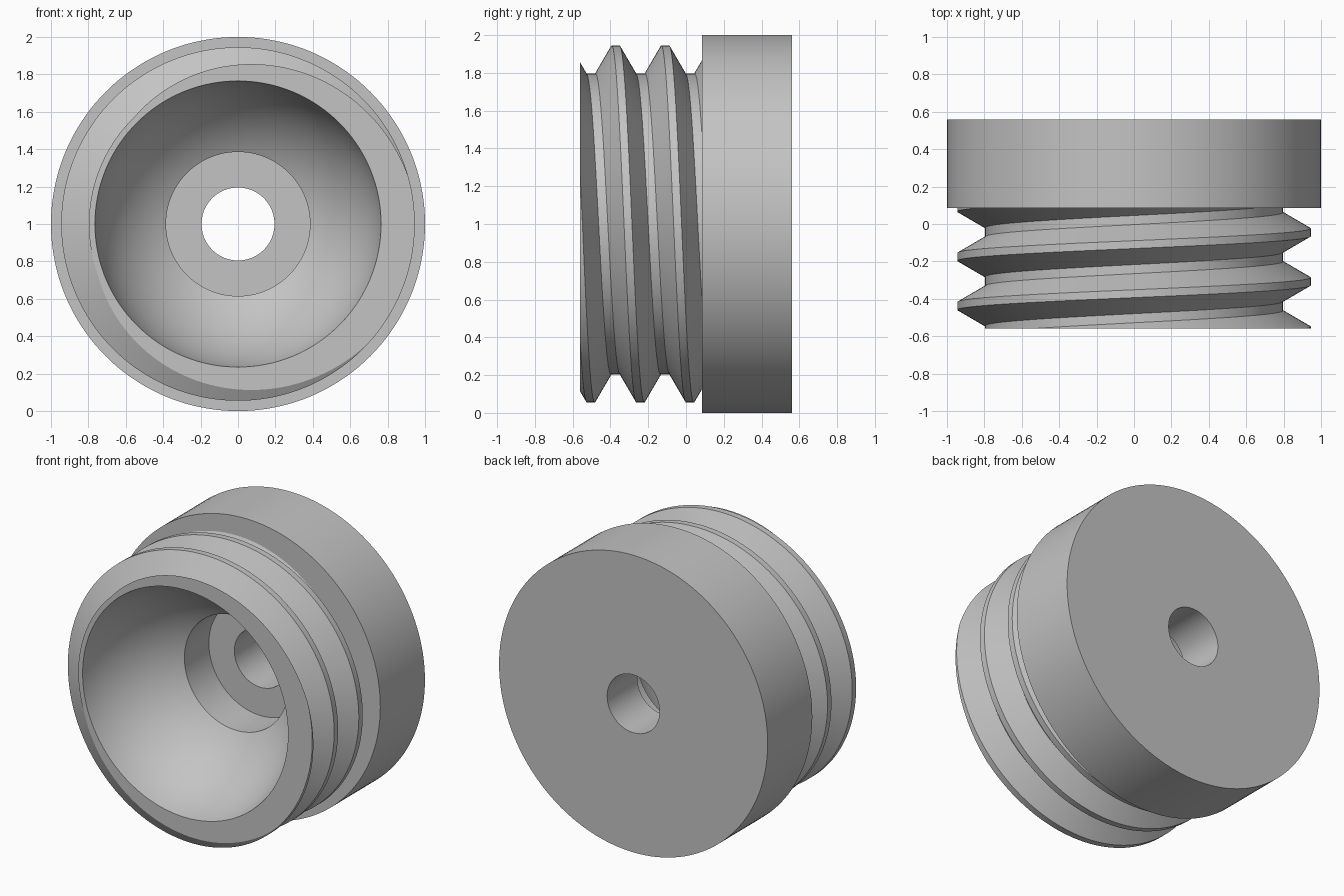
import bpy
import bmesh
import math
from mathutils import Vector

if "Cube" in bpy.data.objects:
    bpy.data.objects.remove(bpy.data.objects["Cube"], do_unlink=True)

SEG = 144                 # segments around the axis
CENTRE_Z = 1.0            # height of the axis
FRONT, SHOULDER, BACK = -0.56, 0.085, 0.56
MOUTH, COUNTERBORE, HOLE = 0.765, 0.385, 0.195
ROOT, CREST, PITCH = 0.797, 0.945, 0.2625

grey = bpy.data.materials.new("plain grey")
grey.use_nodes = True
colour = (0.55, 0.55, 0.55, 1)
grey.diffuse_color = colour
grey.node_tree.nodes["Principled BSDF"].inputs["Base Color"].default_value = colour


def point(radius, y, angle):
    return Vector((radius * math.cos(angle), y, CENTRE_Z + radius * math.sin(angle)))


def finish(bm, name):
    mesh = bpy.data.meshes.new(name)
    bm.to_mesh(mesh)
    bm.free()
    mesh.materials.append(grey)
    obj = bpy.data.objects.new(name, mesh)
    bpy.context.collection.objects.link(obj)
    bpy.ops.object.select_all(action='DESELECT')
    obj.select_set(True)
    bpy.context.view_layer.objects.active = obj
    bpy.ops.object.shade_smooth_by_angle(angle=math.radians(30))


def sweep(bm, profile, lead=0.0, shift=0):
    """Turn a (radius, y) profile about the axis; lead and shift make it a helix."""
    columns = [[bm.verts.new(point(r, y - lead * j / SEG, math.tau * j / SEG))
                for r, y in profile] for j in range(SEG)]
    for j in range(SEG):
        here, there = columns[j], columns[(j + 1) % SEG]
        step = shift if j == SEG - 1 else 0
        for k in range(len(profile) - 1 - step):
            bm.faces.new((here[k], there[k + step], there[k + step + 1], here[k + 1]))


# Cap: wide disc with the through hole
bm = bmesh.new()
sweep(bm, [(COUNTERBORE, 0.24), (HOLE, 0.24), (HOLE, BACK),
           (1, BACK), (1, SHOULDER), (MOUTH, SHOULDER)])
finish(bm, "cap")

# Socket: spherical bowl leading into the counterbore
bowl_end = -0.02
bowl_centre = ((bowl_end ** 2 + COUNTERBORE ** 2 - FRONT ** 2 - MOUTH ** 2)
               / (2 * (bowl_end - FRONT)))
bowl_radius = math.hypot(MOUTH, FRONT - bowl_centre)
start = math.asin((FRONT - bowl_centre) / bowl_radius)
end = math.asin((bowl_end - bowl_centre) / bowl_radius)
arc = [start + (end - start) * i / 24 for i in range(25)]
bm = bmesh.new()
sweep(bm, [(bowl_radius * math.cos(a), bowl_centre + bowl_radius * math.sin(a)) for a in arc]
      + [(COUNTERBORE, 0.24)])
finish(bm, "socket")

# Threaded neck: trapezoid thread, cut flat at both ends
half_crest, half_base = 0.021, 0.107
tooth = [(ROOT, half_base), (CREST, half_crest), (CREST, -half_crest), (ROOT, -half_base)]
profile = [(r, -0.307 + PITCH * turn + y) for turn in range(4, -4, -1) for r, y in tooth]
bm = bmesh.new()
sweep(bm, profile, PITCH, len(tooth))
for y, side in ((SHOULDER, 1), (FRONT, -1)):
    cut = bmesh.ops.bisect_plane(
        bm, geom=bm.verts[:] + bm.edges[:] + bm.faces[:], dist=1e-6,
        plane_co=(0, y, 0), plane_no=(0, side, 0), clear_outer=True)

# Flat front rim, from the cut thread in to the bowl mouth
rim_edges = [e for e in cut["geom_cut"] if isinstance(e, bmesh.types.BMEdge)]
rim = bmesh.ops.extrude_edge_only(bm, edges=rim_edges)["geom"]
for v in rim:
    if isinstance(v, bmesh.types.BMVert):
        v.co = point(MOUTH, FRONT, math.atan2(v.co.z - CENTRE_Z, v.co.x))
bm.normal_update()
for face in bm.faces:
    if face.normal.y > 0.99:
        face.normal_flip()
finish(bm, "threaded_neck")
